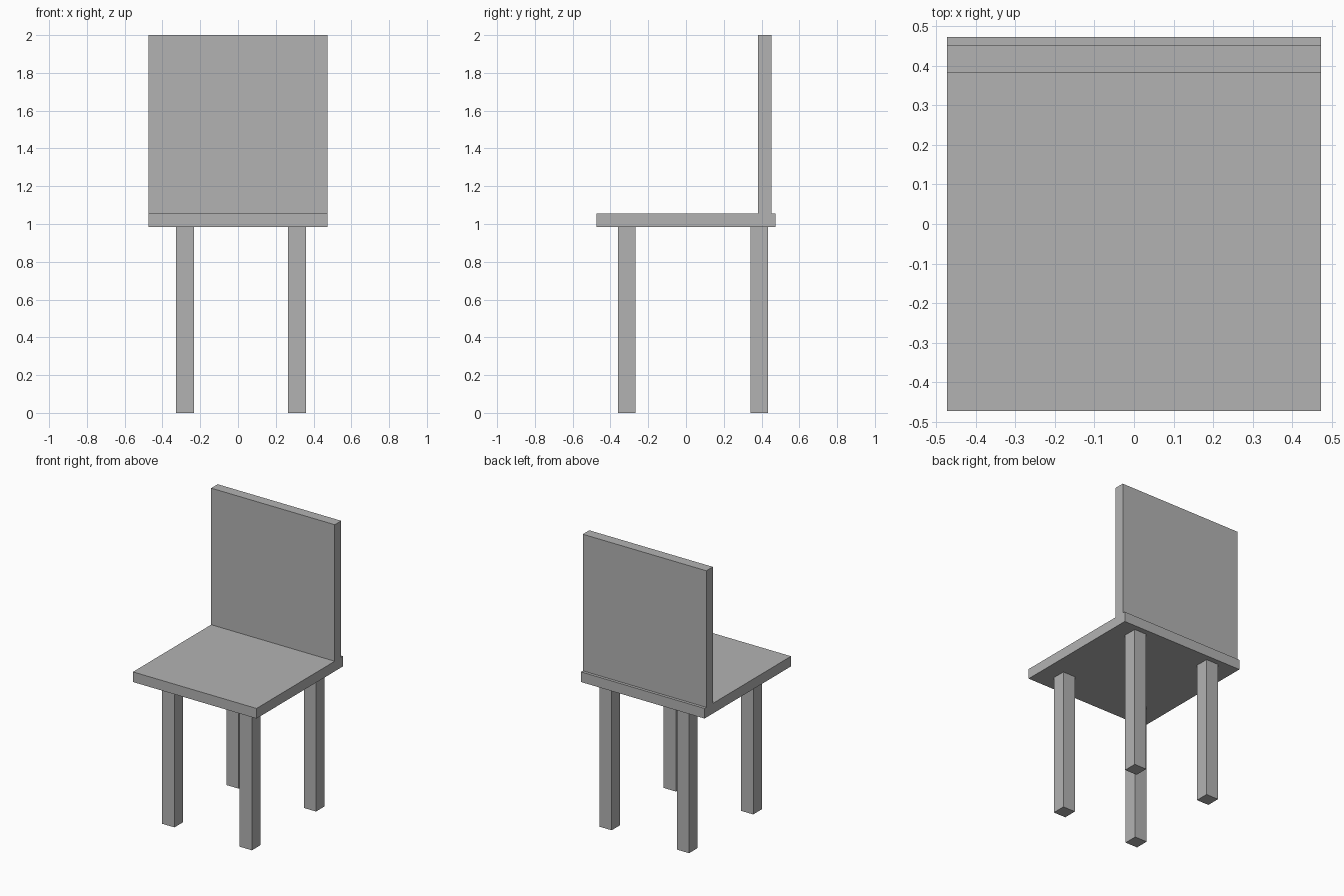
import bpy

if "Cube" in bpy.data.objects:
    bpy.data.objects.remove(bpy.data.objects["Cube"], do_unlink=True)

# Single plain grey
grey = bpy.data.materials.new("plain grey")
grey.use_nodes = True
colour = (0.45, 0.45, 0.45, 1)
grey.diffuse_color = colour
grey.node_tree.nodes["Principled BSDF"].inputs["Base Color"].default_value = colour


def box(name, low, high):
    """Flat-sided box between two opposite corners."""
    bpy.ops.mesh.primitive_cube_add(
        size=1, location=[(a + b) / 2 for a, b in zip(low, high)])
    obj = bpy.context.object
    obj.name = name
    obj.scale = [b - a for a, b in zip(low, high)]
    bpy.ops.object.transform_apply(location=False, rotation=False, scale=True)
    obj.data.materials.append(grey)
    return obj


HALF = 0.473
SEAT_BOTTOM, SEAT_TOP = 0.985, 1.055
LEG = 0.094

# Seat and upright backrest, set slightly in from the rear edge
box("seat", (-HALF, -HALF, SEAT_BOTTOM), (HALF, HALF, SEAT_TOP))
box("backrest", (-HALF, 0.382, SEAT_TOP), (HALF, 0.453, 2))

# Four square legs, slightly offset from the seat centre
for side, x in (("right", -0.328), ("left", 0.265)):
    for end, y in (("front", -0.361), ("back", 0.341)):
        box(f"{end}_{side}_leg", (x, y, 0), (x + LEG, y + LEG, SEAT_BOTTOM))
